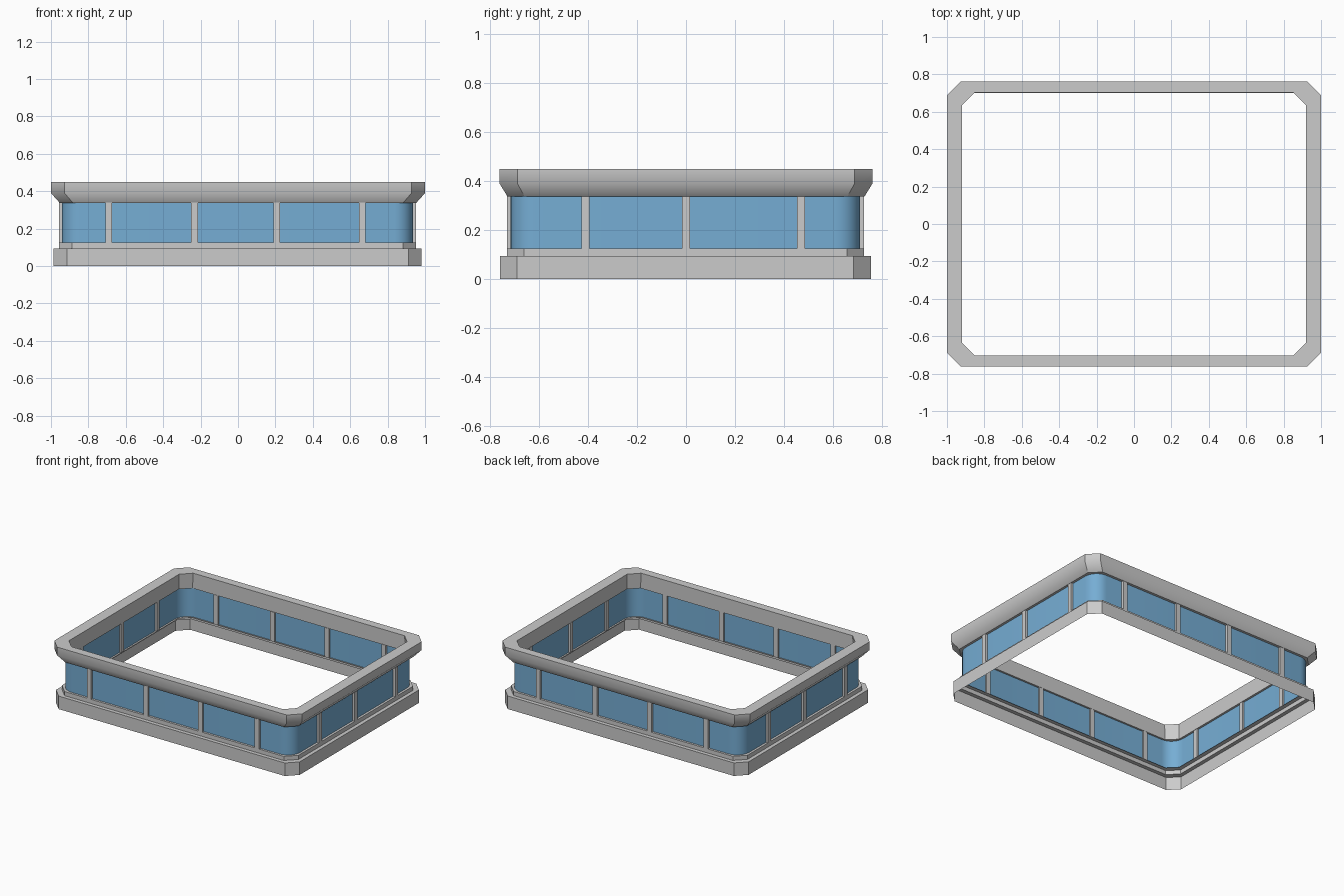
import bpy, bmesh, math

if "Cube" in bpy.data.objects:
    bpy.data.objects.remove(bpy.data.objects["Cube"])

CX, CY = -0.0025, -0.0025   # tiny offset of the lower body


def finish(name, bm, mat=None):
    mesh = bpy.data.meshes.new(name)
    bm.to_mesh(mesh)
    bm.free()
    obj = bpy.data.objects.new(name, mesh)
    bpy.context.collection.objects.link(obj)
    if mat:
        mesh.materials.append(mat)
    return obj


def octagon(x, y, c):
    return [(x - c, -y), (x, -y + c), (x, y - c), (x - c, y),
            (-x + c, y), (-x, y - c), (-x, -y + c), (-x + c, -y)]


def rounded(x, y, r, seg=8):
    pts = []
    for i, (sx, sy) in enumerate([(1, -1), (1, 1), (-1, 1), (-1, -1)]):
        for k in range(seg + 1):
            a = math.radians(-90 + 90 * i + 90 * k / seg)
            pts.append((sx * (x - r) + r * math.cos(a),
                        sy * (y - r) + r * math.sin(a)))
    return pts


def ring(name, levels, closed=False, soft=(), cx=0.0, cy=0.0):
    """Skin a stack of chamfered rectangles (x, y, chamfer, z)."""
    bm = bmesh.new()
    loops = [[bm.verts.new((px + cx, py + cy, z)) for px, py in octagon(x, y, c)]
             for x, y, c, z in levels]
    n = len(loops)
    for i in range(n if closed else n - 1):
        a, b = loops[i], loops[(i + 1) % n]
        for j in range(8):
            k = (j + 1) % 8
            bm.faces.new((a[j], a[k], b[k], b[j]))
    # smooth only across the chosen profile edges
    for f in bm.faces:
        f.smooth = True
    for e in bm.edges:
        e.smooth = False
    for i in soft:
        for j in range(8):
            bm.edges.get((loops[i][j], loops[i][(j + 1) % 8])).smooth = True
    if closed:
        bmesh.ops.recalc_face_normals(bm, faces=bm.faces)
    return finish(name, bm)


# Open base skirt with stepped ledge
ring("base_skirt", [(0.983, 0.758, 0.07, 0.0), (0.983, 0.758, 0.07, 0.095),
                    (0.955, 0.73, 0.07, 0.095), (0.955, 0.73, 0.07, 0.125),
                    (0.925, 0.702, 0.065, 0.125)], cx=CX, cy=CY)

# Flared top cornice
ring("cornice", [(0.925, 0.703, 0.065, 0.338), (0.953, 0.73, 0.07, 0.338),
                 (1.0, 0.762, 0.073, 0.39), (1.0, 0.762, 0.073, 0.45),
                 (0.92, 0.702, 0.067, 0.45)], closed=True, soft=(2,))

# Glass band with rounded corners
blue = bpy.data.materials.new("blue_glass")
blue.diffuse_color = (0.18, 0.42, 0.66, 1.0)
blue.use_nodes = True
blue.node_tree.nodes["Principled BSDF"].inputs["Base Color"].default_value = blue.diffuse_color
bm = bmesh.new()
outline = rounded(0.938, 0.714, 0.10)
low, high = [[bm.verts.new((x + CX, y + CY, z)) for x, y in outline]
             for z in (0.125, 0.34)]
for i in range(len(outline)):
    j = (i + 1) % len(outline)
    bm.faces.new((low[i], low[j], high[j], high[i])).smooth = True
finish("window_glass", bm, blue)


# Window posts, opposite sides turned by half a turn
def post(name, x, y, sx, sy):
    bm = bmesh.new()
    bmesh.ops.create_cube(bm, size=1)
    for v in bm.verts:
        v.co = (x + v.co.x * sx + CX, y + v.co.y * sy + CY,
                0.2325 + v.co.z * 0.215)
    finish(name, bm)


for turn, (long_side, short_side) in ((1, ("front", "right")), (-1, ("back", "left"))):
    for x in (-0.688, -0.23, 0.21, 0.667):
        post(long_side + "_post", turn * x, -turn * 0.716, 0.035, 0.028)
    for y in (-0.408, 0.003, 0.473):
        post(short_side + "_post", turn * 0.94, turn * y, 0.03, 0.033)
